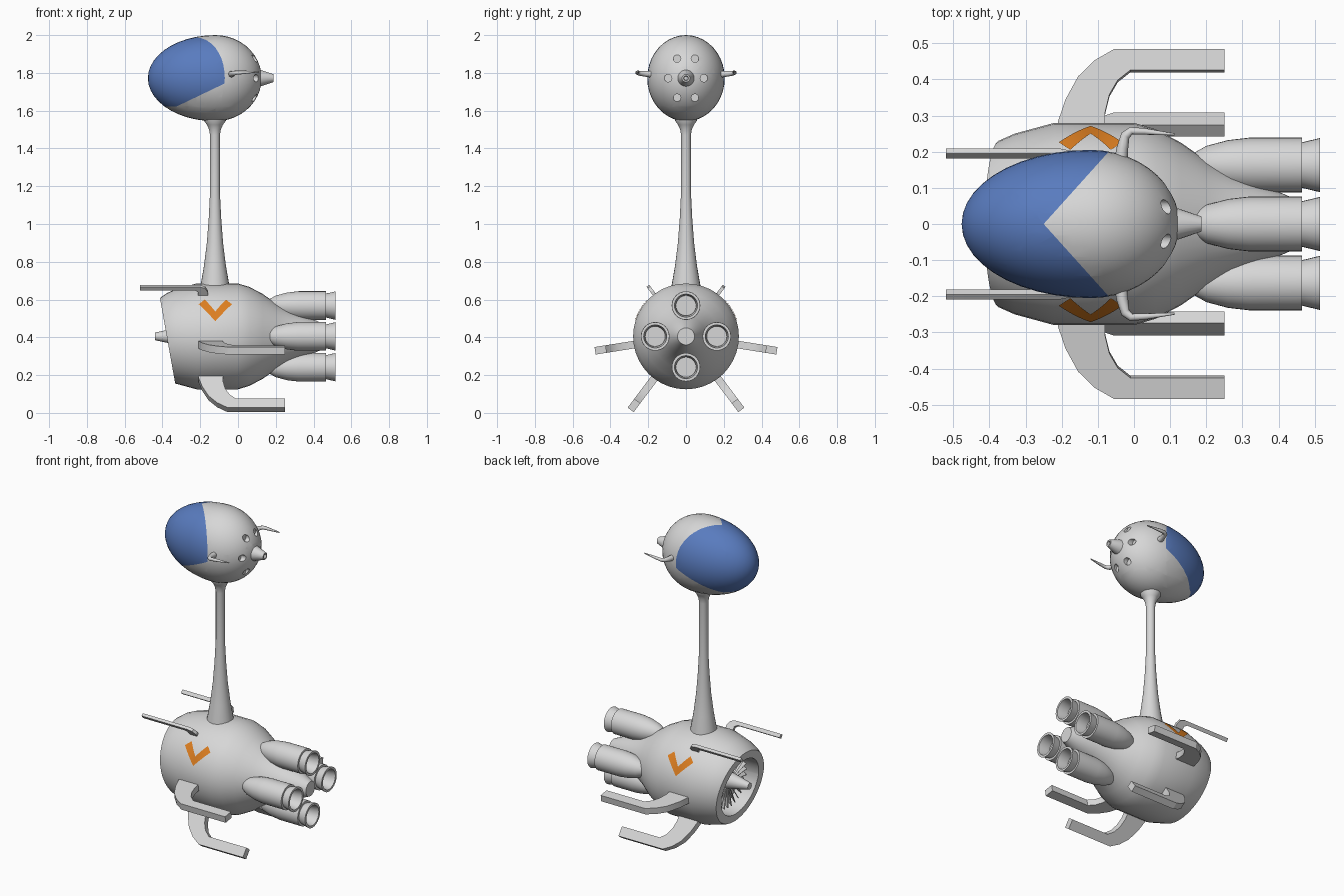
import bpy, bmesh
from math import sin, cos, pi, radians, sqrt
from mathutils import Vector, Matrix

cube = bpy.data.objects.get("Cube")
if cube:
    bpy.data.objects.remove(cube)


def material(name, rgb):
    m = bpy.data.materials.new(name)
    m.use_nodes = True
    m.diffuse_color = (*rgb, 1)
    m.node_tree.nodes["Principled BSDF"].inputs["Base Color"].default_value = (*rgb, 1)
    return m


GREY = material("light grey", (0.68, 0.68, 0.68))
BLUE = material("visor blue", (0.1, 0.2, 0.52))
ORANGE = material("marking orange", (0.72, 0.21, 0.015))
AXIS_Z = 0.405   # height of the body axis
NECK_X = -0.122
HEAD_Z = 1.772
parts = []


def finish(name, bm, mat=GREY, fix=True):
    if fix:
        bmesh.ops.recalc_face_normals(bm, faces=bm.faces)
    mesh = bpy.data.meshes.new(name)
    bm.to_mesh(mesh)
    bm.free()
    mesh.materials.append(mat)
    ob = bpy.data.objects.new(name, mesh)
    bpy.context.collection.objects.link(ob)
    parts.append(ob)
    return ob


def lathe(profile, y=0.0, z=0.0, segs=32):
    """Revolve (x, radius) points around a line parallel to x."""
    bm = bmesh.new()
    rings = [[bm.verts.new((x, y + r * cos(2 * pi * i / segs), z + r * sin(2 * pi * i / segs)))
              for i in range(segs)] for x, r in profile]
    for a, b in zip(rings, rings[1:]):
        for i in range(segs):
            j = (i + 1) % segs
            bm.faces.new((a[i], a[j], b[j], b[i]))
    for ring, (x, r) in ((rings[0], profile[0]), (rings[-1], profile[-1])):
        if r > 0:
            bm.faces.new(ring)
    bmesh.ops.remove_doubles(bm, verts=bm.verts, dist=1e-5)
    return bm


def fin(name, outline, angle, thickness):
    """Extruded (x, radius) outline standing out from the body axis."""
    bm = bmesh.new()
    a = radians(angle)
    out = Vector((0, cos(a), sin(a)))
    side = Vector((0, -sin(a), cos(a))) * thickness
    base = Vector((0, 0, AXIS_Z)) - side / 2
    face = bm.faces.new([bm.verts.new(base + Vector((x, 0, 0)) + out * r) for x, r in outline])
    ext = bmesh.ops.extrude_face_region(bm, geom=[face])
    bmesh.ops.translate(bm, vec=side, verts=[v for v in ext["geom"] if isinstance(v, bmesh.types.BMVert)])
    return finish(name, bm)


# Body with slanted, recessed intake
bm = lathe([(-0.47, 0.16), (-0.415, 0.202), (-0.375, 0.23), (-0.33, 0.25), (-0.22, 0.28),
            (0, 0.28), (0.06, 0.262), (0.13, 0.225), (0.2, 0.176), (0.27, 0.138),
            (0.35, 0.105), (0.41, 0.085), (0.5, 0.045)], z=AXIS_Z, segs=40)
cut = bmesh.ops.bisect_plane(bm, geom=bm.verts[:] + bm.edges[:] + bm.faces[:],
                             plane_co=(-0.377, 0, AXIS_Z), plane_no=(-0.443, 0, -0.079), clear_outer=True)
edges = [e for e in cut["geom_cut"] if isinstance(e, bmesh.types.BMEdge)]
cap = bmesh.ops.contextual_create(bm, geom=edges)["faces"]
bmesh.ops.recalc_face_normals(bm, faces=bm.faces)
bmesh.ops.inset_region(bm, faces=cap, thickness=0.05, use_even_offset=True)
bmesh.ops.inset_region(bm, faces=cap, thickness=0.002)
for v in cap[0].verts:
    v.co.x = -0.24
finish("body", bm)

# Intake fan and spinner
bm = bmesh.new()
BLADES = 30
for i in range(BLADES):
    m = (Matrix.Translation((-0.28, 0, AXIS_Z)) @ Matrix.Rotation(2 * pi * i / BLADES, 4, "X")
         @ Matrix.Translation((0, 0, 0.1)) @ Matrix.Rotation(radians(35), 4, "Z")
         @ Matrix.Diagonal((0.045, 0.005, 0.14, 1)))
    bmesh.ops.create_cube(bm, size=1, matrix=m)
finish("intake_fan", bm)
finish("spinner", lathe([(-0.44, 0.02), (-0.38, 0.033), (-0.3, 0.05), (-0.235, 0.06)], z=AXIS_Z, segs=20))

# Four engines
engine = [(0.13, 0), (0.15, 0.025), (0.2, 0.053), (0.26, 0.069), (0.32, 0.076), (0.465, 0.076),
          (0.465, 0.063), (0.515, 0.075), (0.515, 0.061), (0.465, 0.053), (0.445, 0.053), (0.445, 0)]
for name, dy, dz in (("left", 1, 0), ("right", -1, 0), ("upper", 0, 1), ("lower", 0, -1)):
    finish(name + "_engine", lathe(engine, dy * 0.163, AXIS_Z + dz * 0.163))

# Skids and forward rods
skid = [(-0.21, 0.2), (-0.21, 0.285), (-0.19, 0.345), (-0.155, 0.41), (-0.11, 0.455), (-0.055, 0.487),
        (0.25, 0.487), (0.25, 0.428), (-0.01, 0.428), (-0.045, 0.4), (-0.068, 0.36), (-0.08, 0.31), (-0.08, 0.2)]
rod = [(-0.52, 0.335), (-0.52, 0.312), (-0.23, 0.312), (-0.212, 0.3), (-0.21, 0.22),
       (-0.16, 0.22), (-0.16, 0.3), (-0.175, 0.325), (-0.205, 0.335)]
for side, mirror in (("back", False), ("front", True)):
    for name, outline, angle, thick in (("upper_skid", skid, -9, 0.04), ("lower_skid", skid, -53, 0.04),
                                        ("rod", rod, 53, 0.018)):
        fin(f"{side}_{name}", outline, 180 - angle if mirror else angle, thick)

# Chevron markings wrapped on the body
STEPS = 6
for side, sy in (("back", 1), ("front", -1)):
    bm = bmesh.new()
    for sx in (1, -1):
        previous = None
        for i in range(STEPS + 1):
            t = i / STEPS
            pair = []
            for reach, start, end in ((0.088, 16.5, 37), (0.056, 27.8, 43.5)):
                a = radians(start + (end - start) * t)
                pair.append(bm.verts.new((-0.12 + sx * reach * t, sy * 0.283 * cos(a), AXIS_Z + 0.283 * sin(a))))
            if previous:
                f = bm.faces.new((previous[0], pair[0], pair[1], previous[1]))
                f.normal_update()
                if f.normal.y * sy < 0:
                    f.normal_flip()
            previous = pair
    finish(side + "_chevron", bm, ORANGE, fix=False)

# Neck
bm = lathe([(0.6, 0.085), (0.67, 0.077), (0.78, 0.058), (0.9, 0.043), (1.03, 0.033), (1.17, 0.026),
            (1.47, 0.026), (1.5, 0.031), (1.525, 0.042), (1.545, 0.057), (1.58, 0.062)], segs=24)
for v in bm.verts:
    x, y, z = v.co
    v.co = (NECK_X - z, y, x)
finish("neck", bm)

# Egg-shaped head
RINGS = 22
profile = []
for i in range(RINGS + 1):
    a = pi * i / RINGS
    profile.append((-0.12 - cos(a) * (0.357 if cos(a) > 0 else 0.245), 0.205 * max(sin(a), 0)))
profile[0], profile[-1] = (profile[0][0], 0), (profile[-1][0], 0)
bm = lathe(profile, segs=40)
for v in bm.verts:
    v.co.z = HEAD_Z + v.co.z * 1.112
head = finish("head", bm)
head.data.materials.append(BLUE)

# Ring of shallow holes at the back of the head
bm = bmesh.new()
for i in range(6):
    a = i * pi / 3
    m = (Matrix.Translation((0.175, 0.095 * cos(a), HEAD_Z + 0.12 * sin(a))) @ Matrix.Rotation(pi / 2, 4, "Y"))
    bmesh.ops.create_cone(bm, cap_ends=True, segments=16, radius1=0.02, radius2=0.02, depth=0.2, matrix=m)
cutter = finish("hole_cutter", bm)
cutter.hide_render = True
mod = head.modifiers.new("holes", "BOOLEAN")
mod.operation, mod.solver, mod.object = "DIFFERENCE", "EXACT", cutter
bpy.context.view_layer.objects.active = head
bpy.ops.object.modifier_apply(modifier=mod.name)
parts.remove(cutter)
bpy.data.objects.remove(cutter)

# Visor: cut the head along planes and colour the front faces
planes = [(Vector((-0.25, 0, 0)), Vector((1, -0.9, 0))), (Vector((-0.25, 0, 0)), Vector((1, 0.9, 0))),
          (Vector((-0.1, 0, 1.73)), Vector((0.478, 0, -1))), (Vector((0, 0, 1.622)), Vector((0, 0, -1)))]
bm = bmesh.new()
bm.from_mesh(head.data)
for co, no in planes:
    bmesh.ops.bisect_plane(bm, geom=bm.verts[:] + bm.edges[:] + bm.faces[:], plane_co=co, plane_no=no)
for f in bm.faces:
    c = f.calc_center_median()
    inside = [(c - co).dot(no) < 0 for co, no in planes]
    f.material_index = int((inside[0] or inside[1]) and inside[2] and inside[3])
bm.to_mesh(head.data)
bm.free()

# Rear nozzle of the head
finish("head_nozzle", lathe([(0.09, 0.05), (0.122, 0.043), (0.187, 0.021), (0.187, 0.013), (0.17, 0.01)],
                            z=HEAD_Z, segs=20))

# Swept-back antennae: a tapering tube along a bent path
path = [(-0.037, 0.17, 1.792, 0.019), (-0.032, 0.21, 1.795, 0.016), (-0.024, 0.245, 1.798, 0.013),
        (-0.008, 0.258, 1.801, 0.011), (0.03, 0.256, 1.803, 0.009), (0.112, 0.248, 1.806, 0.003)]
for side, sy in (("back", 1), ("front", -1)):
    curve = bpy.data.curves.new(side + "_antenna", "CURVE")
    curve.dimensions = "3D"
    curve.bevel_depth = 1.0
    curve.bevel_resolution = 2
    curve.use_fill_caps = True
    spline = curve.splines.new("POLY")
    spline.points.add(len(path) - 1)
    for p, (x, y, z, r) in zip(spline.points, path):
        p.co = (x, sy * y, z, 1)
        p.radius = r
    curve.materials.append(GREY)
    tube = bpy.data.objects.new(side + "_antenna", curve)
    bpy.context.collection.objects.link(tube)

# Smooth shading with sharp edges kept
bpy.ops.object.select_all(action="DESELECT")
for ob in parts:
    ob.select_set(True)
bpy.context.view_layer.objects.active = parts[0]
bpy.ops.object.shade_smooth_by_angle(angle=radians(30))
